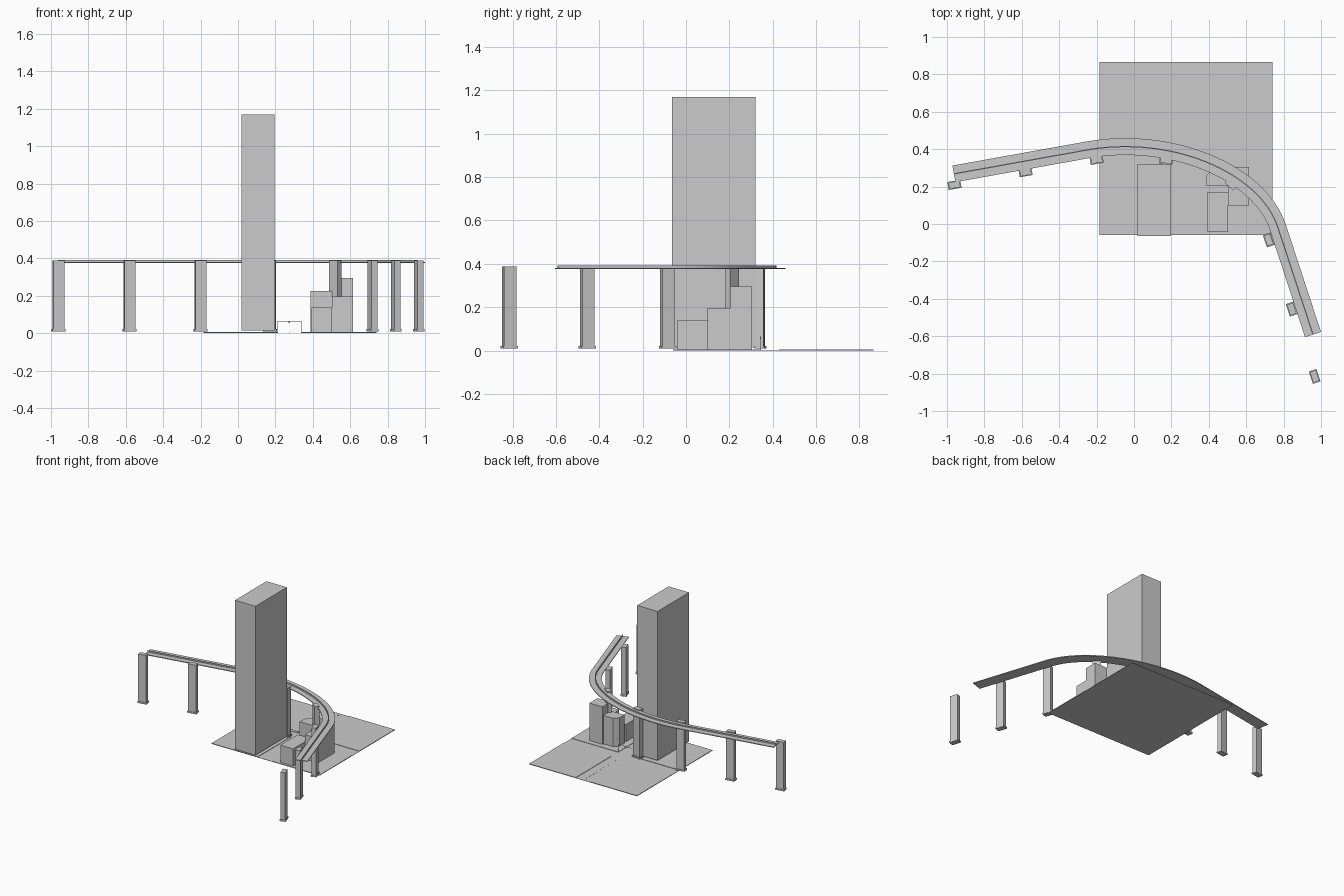
import bpy, math
from mathutils import Vector

if "Cube" in bpy.data.objects:
    bpy.data.objects.remove(bpy.data.objects["Cube"])


def mesh_object(name, verts, faces):
    me = bpy.data.meshes.new(name)
    me.from_pydata(verts, [], faces)
    me.update()
    ob = bpy.data.objects.new(name, me)
    bpy.context.collection.objects.link(ob)
    return ob


def prism(name, outline, z0, z1):
    n = len(outline)
    verts = [(x, y, z) for z in (z0, z1) for x, y in outline]
    faces = [tuple(reversed(range(n))), tuple(range(n, 2 * n))]
    faces += [(i, (i + 1) % n, n + (i + 1) % n, n + i) for i in range(n)]
    return mesh_object(name, verts, faces)


def block(name, x0, x1, y0, y1, z0, z1):
    return prism(name, [(x0, y0), (x1, y0), (x1, y1), (x0, y1)], z0, z1)


def turned_block(name, x, y, length, width, angle, z0, z1):
    u = Vector((math.cos(angle), math.sin(angle))) * length / 2
    v = Vector((-math.sin(angle), math.cos(angle))) * width / 2
    c = Vector((x, y))
    return prism(name, [c - u - v, c + u - v, c + u + v, c - u + v], z0, z1)


def sweep(name, path, half_width, z0, z1):
    # rectangular section carried along a flat path
    verts, faces = [], []
    for i, p in enumerate(path):
        d = (path[min(i + 1, len(path) - 1)] - path[max(i - 1, 0)]).normalized()
        side = Vector((-d.y, d.x)) * half_width
        for q, z in ((p + side, z0), (p - side, z0), (p - side, z1), (p + side, z1)):
            verts.append((q.x, q.y, z))
    for i in range(len(path) - 1):
        a = 4 * i
        for k in range(4):
            m = (k + 1) % 4
            faces.append((a + k, a + 4 + k, a + 4 + m, a + m))
    e = len(verts) - 4
    faces += [(0, 1, 2, 3), (e + 3, e + 2, e + 1, e)]
    return mesh_object(name, verts, faces)


# elevated track: straight, bend, straight
p0, p1, p2, p3 = (Vector(p) for p in
                  ((-0.25, 0.396), (0.193, 0.4755), (0.672, 0.28), (0.77, -0.02)))
bend = []
for i in range(33):
    t = i / 32
    s = 1 - t
    bend.append(p0 * s**3 + p1 * 3 * s * s * t + p2 * 3 * s * t * t + p3 * t**3)
path = [Vector((-0.963, 0.268))] + bend + [Vector((0.957, -0.591))]
sweep("track_deck", path, 0.045, 0.375, 0.381)
sweep("track_guide_rail", path, 0.003, 0.380, 0.391)

# piers along the inner side of the track
piers = [(-0.96, 0.209, 10), (-0.58, 0.277, 10), (-0.20, 0.343, 10),
         (0.172, 0.342, -6), (0.52, 0.212, -41), (0.72, -0.085, -71),
         (0.843, -0.455, -72), (0.966, -0.815, -72)]
for i, (x, y, deg) in enumerate(piers, 1):
    a = math.radians(deg)
    turned_block(f"pier_column_{i}", x, y, 0.06, 0.035, a, 0.022, 0.388)
    turned_block(f"pier_foot_{i}", x, y, 0.07, 0.043, a, 0.01, 0.022)

# ground: road sheet with four raised city blocks
block("road", -0.185, 0.74, -0.06, 0.865, 0, 0.002)
for i, (x0, x1) in enumerate(((-0.185, 0.21), (0.34, 0.74))):
    for j, (y0, y1) in enumerate(((-0.06, 0.345), (0.43, 0.865))):
        block(f"pavement_{i}_{j}", x0, x1, y0, y1, 0.002, 0.005)

# dashed lane markings
for i in range(9):
    y = 0.46 + i * 0.045
    block(f"lane_dash_{i}", 0.273, 0.277, y, y + 0.02, 0.002, 0.003)

# street gantry with signal lamp
for x in (0.212, 0.338):
    block("gantry_post", x - 0.001, x + 0.001, 0.344, 0.346, 0.002, 0.065)
block("gantry_beam", 0.211, 0.339, 0.344, 0.346, 0.063, 0.065)
block("signal_lamp", 0.271, 0.279, 0.341, 0.345, 0.053, 0.064)

# tower
block("tower", 0.02, 0.195, -0.065, 0.32, 0.015, 1.17)

# low buildings
block("low_building", 0.393, 0.502, -0.042, 0.172, 0.003, 0.138)
block("step_building", 0.503, 0.615, 0.10, 0.205, 0.003, 0.195)
block("tall_building", 0.503, 0.615, 0.205, 0.305, 0.003, 0.295)
prism("corner_building", [(0.387, 0.202), (0.502, 0.202), (0.502, 0.295),
                          (0.42, 0.295), (0.387, 0.26)], 0.003, 0.225)
